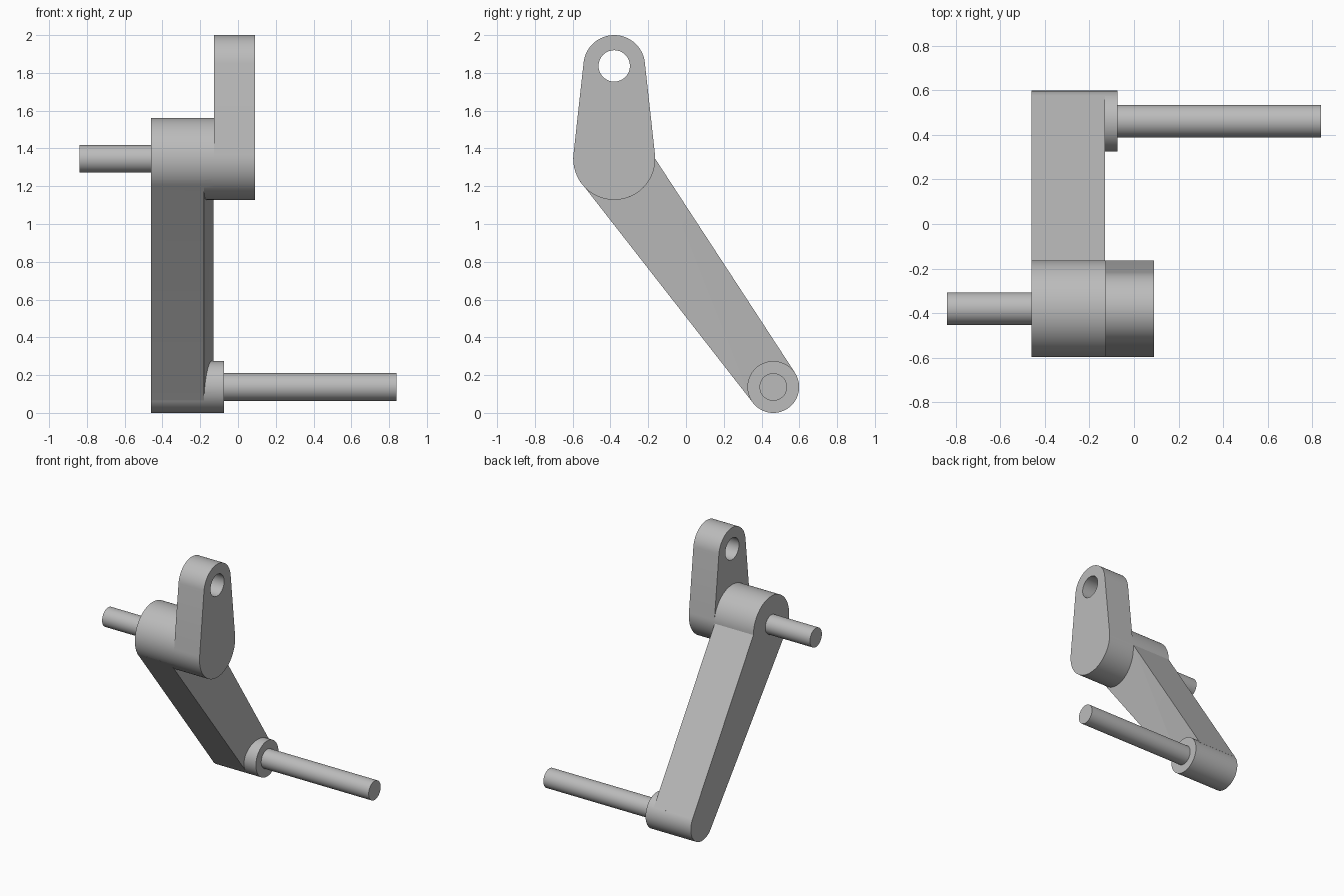
import bpy, bmesh
from math import sin, cos, asin, atan2, hypot, pi, tau

cube = bpy.data.objects.get("Cube")
if cube:
    bpy.data.objects.remove(cube)

steel = bpy.data.materials.new("light_grey_metal")
steel.use_nodes = True
GREY = (0.5, 0.5, 0.5, 1)
steel.diffuse_color = GREY
steel.node_tree.nodes["Principled BSDF"].inputs["Base Color"].default_value = GREY

# Pivot centres as (y, z), with the radii around them
SHAFT, SHAFT_R = (-0.38, 1.345), 0.217
EYE, EYE_R, HOLE_R = (-0.38, 1.837), 0.163, 0.083
FOOT, FOOT_R = (0.462, 0.137), 0.137
PIN_R = 0.073


def arc(c, r, a, b, n):
    return [(c[0] + r * cos(a + (b - a) * i / n), c[1] + r * sin(a + (b - a) * i / n))
            for i in range(n + 1)]


def prism(name, outline, left, right):
    """Extrude a (y, z) outline along x; right may be a function of the point index."""
    bm = bmesh.new()
    end = right if callable(right) else lambda i: right
    a = [bm.verts.new((left, y, z)) for y, z in outline]
    b = [bm.verts.new((end(i), y, z)) for i, (y, z) in enumerate(outline)]
    bm.faces.new(a)
    cap = bm.faces.new(b)
    for i in range(len(a)):
        j = (i + 1) % len(a)
        bm.faces.new((a[i], a[j], b[j], b[i]))
    if callable(right):
        bmesh.ops.triangulate(bm, faces=[cap])
    bmesh.ops.recalc_face_normals(bm, faces=bm.faces)
    mesh = bpy.data.meshes.new(name)
    bm.to_mesh(mesh)
    bm.free()
    mesh.materials.append(steel)
    obj = bpy.data.objects.new(name, mesh)
    bpy.context.collection.objects.link(obj)
    return obj


def rod(name, centre, r, left, right, n=64):
    return prism(name, arc(centre, r, 0, tau, n)[:-1], left, right)


def combine(target, other, operation):
    """Apply a boolean and remove the consumed part."""
    mod = target.modifiers.new("join", 'BOOLEAN')
    mod.operation, mod.object, mod.solver = operation, other, 'EXACT'
    bpy.ops.object.select_all(action='DESELECT')
    bpy.context.view_layer.objects.active = target
    target.select_set(True)
    bpy.ops.object.modifier_apply(modifier=mod.name)
    bpy.data.objects.remove(other)


# Upper lever: tapered plate wrapped around the shaft and the eye
tilt = asin((SHAFT_R - EYE_R) / (EYE[1] - SHAFT[1]))
lever = prism("upper_lever",
              arc(EYE, EYE_R, tilt, pi - tilt, 32) + arc(SHAFT, SHAFT_R, pi - tilt, tau + tilt, 40),
              -0.127, 0.09)
combine(lever, rod("eye_cutter", EYE, HOLE_R, -0.3, 0.3), 'DIFFERENCE')

# Slanting arm: its inner side leans from the front edge to the back edge
dy, dz = FOOT[0] - SHAFT[0], FOOT[1] - SHAFT[1]
front = atan2(dz, dy) - pi / 2 + asin((SHAFT_R - FOOT_R) / hypot(dy, dz))
front -= 2 * asin((SHAFT_R - FOOT_R) / hypot(dy, dz))
corners = [arc(SHAFT, SHAFT_R, front, front, 1)[0],
           arc(FOOT, FOOT_R, front, front, 1)[0],
           (0.576, 0.214),
           (SHAFT[0] + SHAFT_R, SHAFT[1])]
arm = prism("slanting_arm", corners, -0.46, lambda i: -0.18 if i < 2 else -0.13)

# Hubs and pins at both ends of the arm
for part in (rod("upper_hub", SHAFT, SHAFT_R, -0.46, -0.127),
             rod("lower_hub", FOOT, FOOT_R, -0.46, -0.075)):
    combine(arm, part, 'UNION')
upper_pin = rod("upper_pin", SHAFT, PIN_R, -0.84, -0.46)
lower_pin = rod("lower_pin", FOOT, PIN_R, -0.075, 0.84)

# Smooth round surfaces, crisp edges
for obj in (lever, arm, upper_pin, lower_pin):
    bpy.ops.object.select_all(action='DESELECT')
    bpy.context.view_layer.objects.active = obj
    obj.select_set(True)
    bpy.ops.object.shade_smooth_by_angle(angle=0.4)
